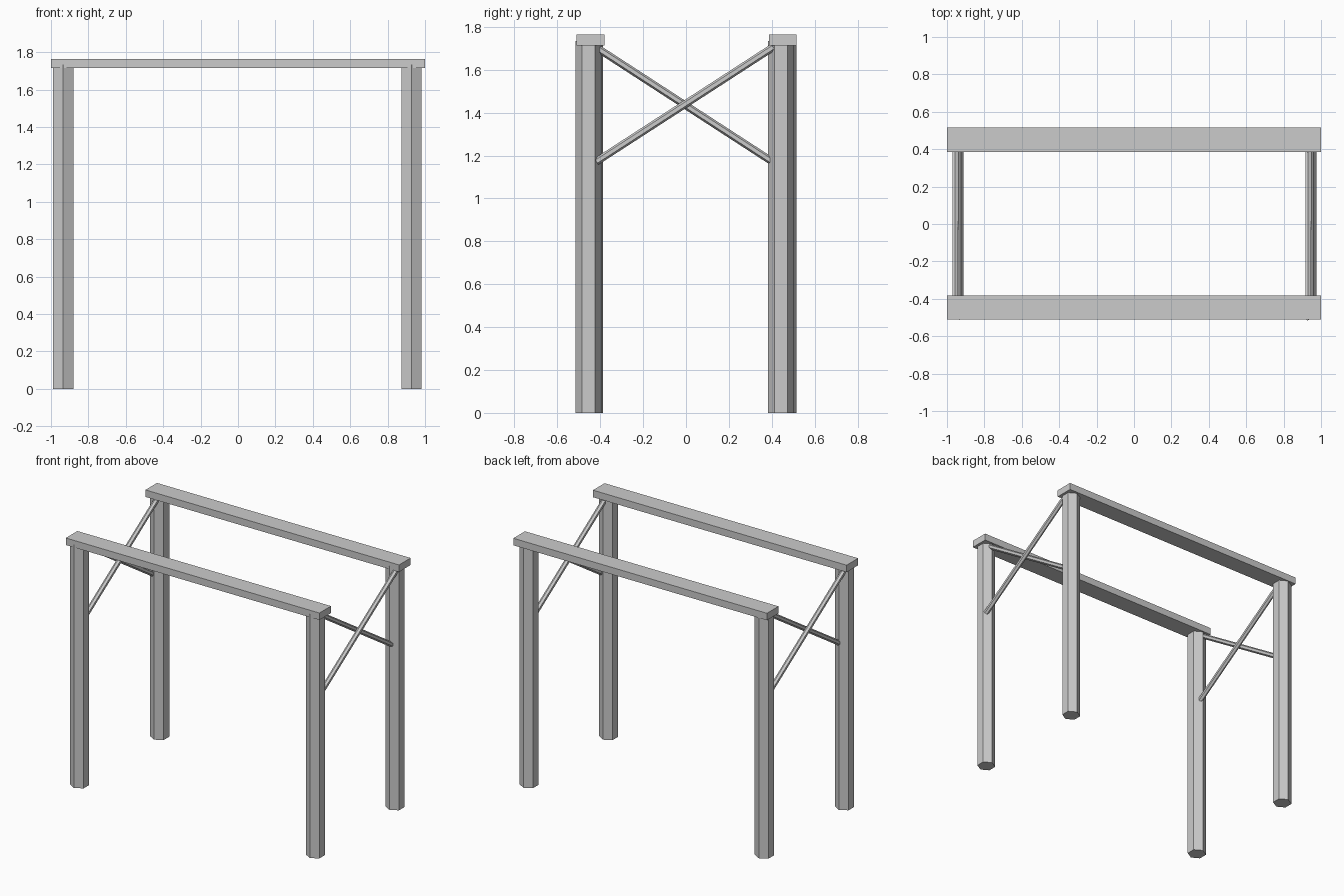
import bpy
from math import pi
from mathutils import Vector, Matrix

if "Cube" in bpy.data.objects:
    bpy.data.objects.remove(bpy.data.objects["Cube"])


def hex_prism(name, start, end, radius, axis_rot):
    """Six-sided bar between two points, flat sides facing +x and -x."""
    a, b = Vector(start), Vector(end)
    d = b - a
    bpy.ops.mesh.primitive_cylinder_add(vertices=6, radius=radius, depth=d.length)
    ob = bpy.context.object
    ob.name = name
    ob.data.transform(Matrix.Rotation(axis_rot, 4, 'Z'))
    # lean only within the y-z plane
    ob.rotation_euler = (Vector((d.y, d.z)).angle_signed(Vector((0, 1))), 0, 0)
    ob.location = (a + b) / 2
    # align exactly, keeping local x on world x
    z = d.normalized()
    x = Vector((1, 0, 0))
    y = z.cross(x)
    ob.rotation_euler = Matrix((x, y, z)).transposed().to_euler()
    return ob


def box(name, lo, hi):
    lo, hi = Vector(lo), Vector(hi)
    bpy.ops.mesh.primitive_cube_add(size=1, location=(lo + hi) / 2)
    ob = bpy.context.object
    ob.name = name
    ob.data.transform(Matrix.Diagonal((*(hi - lo), 1)))
    return ob


# blender's cylinder starts with a vertex on +y; make sure of it by measuring
bpy.ops.mesh.primitive_cylinder_add(vertices=6, radius=1, depth=1)
probe = bpy.context.object
widest_x = max(v.co.x for v in probe.data.vertices)
turn = pi / 6 if widest_x > 0.95 else 0
bpy.data.objects.remove(probe)

# four hexagonal legs, their tops sunk into the beams
for name, x, y, r in (("front_left_leg", -0.935, -0.450, 0.063),
                      ("front_right_leg", 0.928, -0.4545, 0.0615),
                      ("back_left_leg", -0.935, 0.452, 0.063),
                      ("back_right_leg", 0.928, 0.443, 0.0615)):
    hex_prism(name, (x, y, 0), (x, y, 1.735), r, turn)

# two long top beams
box("front_beam", (-1, -0.511, 1.714), (1, -0.381, 1.764))
box("back_beam", (-1, 0.386, 1.714), (1, 0.516, 1.764))

# crossed braces at each end, lying side by side
for side, x in (("left", -0.941), ("right", 0.946)):
    hex_prism(side + "_brace_rising", (x + 0.015, -0.418, 1.172),
              (x + 0.015, 0.407, 1.706), 0.0175, turn)
    hex_prism(side + "_brace_falling", (x - 0.015, -0.418, 1.704),
              (x - 0.015, 0.407, 1.169), 0.0175, turn)
